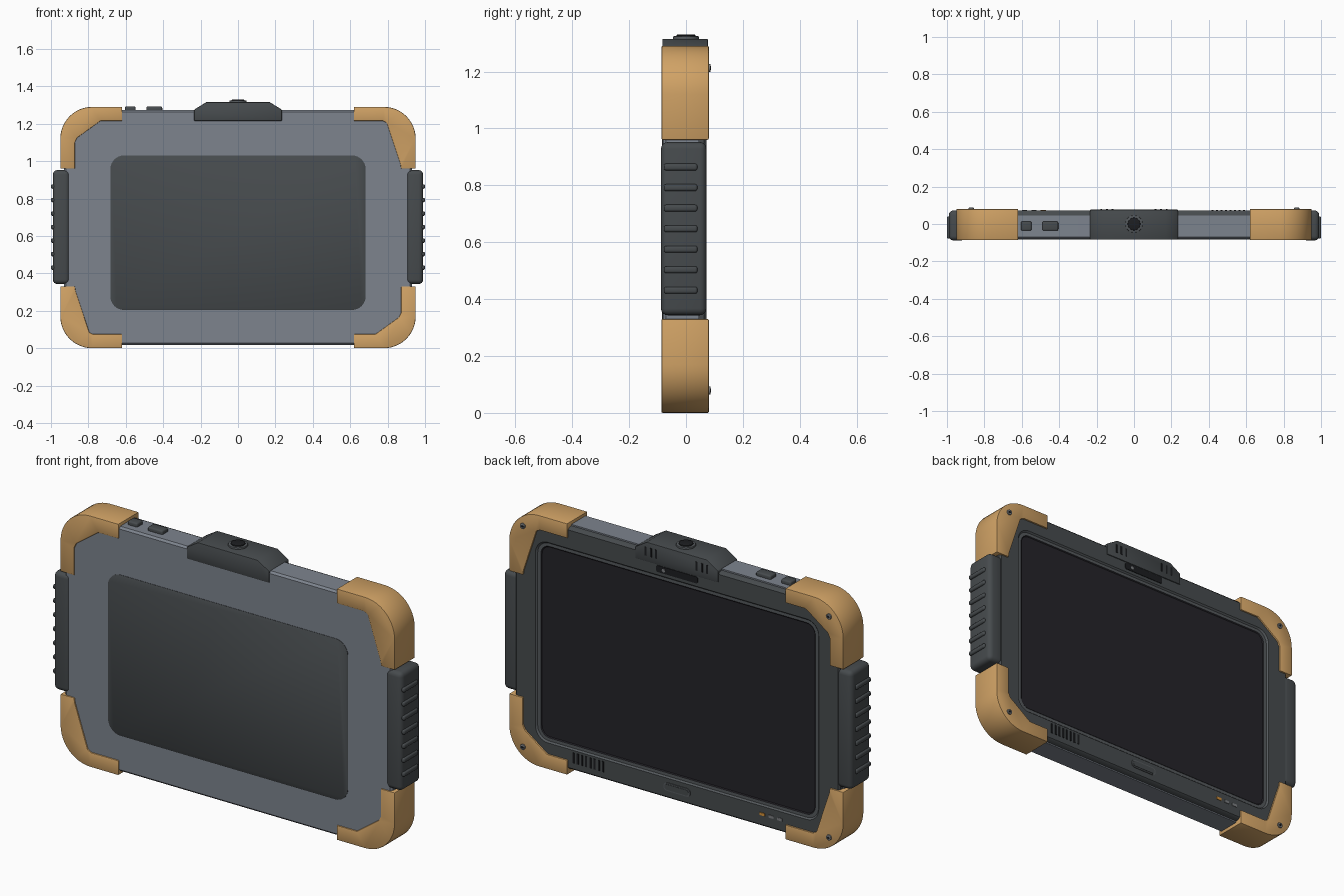
import bpy, bmesh, math
from mathutils import Matrix, Vector

if "Cube" in bpy.data.objects:
    bpy.data.objects.remove(bpy.data.objects["Cube"])

CZ = 0.646  # mid height of the device


def material(name, rgb):
    m = bpy.data.materials.new(name)
    m.diffuse_color = (*rgb, 1)
    m.use_nodes = True
    m.node_tree.nodes["Principled BSDF"].inputs["Base Color"].default_value = m.diffuse_color
    return m


GREY = material("slate grey", (0.205, 0.23, 0.27))
DARK = material("charcoal", (0.062, 0.07, 0.075))
TAN = material("tan rubber", (0.63, 0.36, 0.13))
GLASS = material("black glass", (0.018, 0.017, 0.022))
TRIM = material("trim grey", (0.09, 0.1, 0.108))
BLACK = material("black", (0.012, 0.013, 0.015))
ORANGE = material("orange light", (0.65, 0.28, 0.04))
STEEL = material("steel", (0.2, 0.21, 0.22))


def finish(name, bm, mats, bevel=0, segs=2):
    bmesh.ops.recalc_face_normals(bm, faces=bm.faces)
    me = bpy.data.meshes.new(name)
    bm.to_mesh(me)
    bm.free()
    for m in mats:
        me.materials.append(m)
    ob = bpy.data.objects.new(name, me)
    bpy.context.collection.objects.link(ob)
    bpy.ops.object.select_all(action='DESELECT')
    ob.select_set(True)
    bpy.context.view_layer.objects.active = ob
    if bevel:
        b = ob.modifiers.new("bevel", 'BEVEL')
        b.width, b.segments, b.limit_method = bevel, segs, 'ANGLE'
        b.angle_limit = math.radians(35)
        bpy.ops.object.modifier_apply(modifier=b.name)
    bpy.ops.object.shade_smooth_by_angle(angle=math.radians(35))
    return ob


def rounded(hx, hz, r, n=8):
    """Rounded rectangle outline in x and z."""
    pts = []
    for k, (sx, sz) in enumerate([(1, 1), (-1, 1), (-1, -1), (1, -1)]):
        for i in range(n + 1):
            a = math.pi / 2 * (k + i / n)
            pts.append((sx * (hx - r) + r * math.cos(a), sz * (hz - r) + r * math.sin(a)))
    return pts


def loft(name, loops, mats, slots=None, cx=0, cz=CZ):
    """Skin rounded rectangles (half width, half height, radius, y); one slot per band, last is the end cap."""
    bm = bmesh.new()
    rings = [[bm.verts.new((cx + x, y, cz + z)) for x, z in rounded(hx, hz, r)]
             for hx, hz, r, y in loops]
    slots = slots or [0] * len(loops)
    for a, b, s in zip(rings, rings[1:], slots):
        for i in range(len(a)):
            j = (i + 1) % len(a)
            bm.faces.new((a[i], a[j], b[j], b[i])).material_index = s
    bm.faces.new(rings[0])
    bm.faces.new(rings[-1]).material_index = slots[-1]
    return finish(name, bm, mats)


def prism(name, pts, y0, y1, mat, bevel=0, segs=2):
    bm = bmesh.new()
    a = [bm.verts.new((x, y0, z)) for x, z in pts]
    b = [bm.verts.new((x, y1, z)) for x, z in pts]
    bm.faces.new(a)
    bm.faces.new(b)
    for i in range(len(a)):
        j = (i + 1) % len(a)
        bm.faces.new((a[i], a[j], b[j], b[i]))
    return finish(name, bm, [mat], bevel, segs)


def box(name, lo, hi, mat, bevel=0, segs=2):
    pts = [(lo[0], lo[2]), (hi[0], lo[2]), (hi[0], hi[2]), (lo[0], hi[2])]
    return prism(name, pts, lo[1], hi[1], mat, bevel, segs)


def cylinder(name, centre, r, depth, axis, mat, bevel=0, n=32):
    bm = bmesh.new()
    turn = Vector((0, 0, 1)).rotation_difference(Vector(axis)).to_matrix().to_4x4()
    bmesh.ops.create_cone(bm, cap_ends=True, segments=n, radius1=r, radius2=r, depth=depth,
                          matrix=Matrix.Translation(centre) @ turn)
    return finish(name, bm, [mat], bevel)


# Main shell with a small chamfer on the front
loft("shell", [(0.92, 0.618, 0.13, -0.08), (0.93, 0.628, 0.14, -0.07),
               (0.93, 0.628, 0.14, 0.045)], [GREY])

# Rounded panel on the front
loft("front_panel", [(0.682, 0.413, 0.072, -0.078), (0.682, 0.413, 0.072, -0.082),
                     (0.679, 0.410, 0.069, -0.084)], [DARK], cz=0.6175)

# Screen side: bezel, stepped trim and recessed glass
loft("bezel_and_screen", [
    (0.925, 0.622, 0.14, 0.04), (0.922, 0.618, 0.14, 0.064), (0.914, 0.610, 0.13, 0.072),
    (0.805, 0.515, 0.07, 0.072), (0.798, 0.508, 0.065, 0.064), (0.780, 0.492, 0.05, 0.064),
    (0.775, 0.487, 0.045, 0.060)], [DARK, TRIM, GLASS], [0, 0, 0, 1, 1, 2, 2])


# Corner bumpers: two outlines, each used again turned half way round
def corner(inner):
    r, cx, cz = 0.17, 0.78, 1.12
    arc = [(cx + r * math.cos(math.pi / 2 * i / 12), cz + r * math.sin(math.pi / 2 * i / 12))
           for i in range(13)]
    return [(0.95, 0.96)] + arc + [(0.62, 1.29), (0.62, 1.215)] + inner + [(0.872, 0.96)]


wide = corner([(0.735, 1.215), (0.86, 1.125), (0.872, 1.10)])
slim = corner([(0.775, 1.215), (0.795, 1.205), (0.868, 0.985)])
for label, pts, sx, top in [("top_right", slim, 1, True), ("top_left", wide, -1, True),
                            ("bottom_right", wide, 1, False), ("bottom_left", slim, -1, False)]:
    outline = [(sx * x, z if top else 1.29 - z) for x, z in pts]
    prism("bumper_" + label, outline, -0.086, 0.08, TAN, 0.004)
    # Screw on the screen side of the bumper
    sz = 1.213 if top else 0.078
    cylinder("screw_" + label, (sx * 0.87, 0.082, sz), 0.014, 0.01, (0, 1, 0), STEEL, 0.002, 20)
    cylinder("screw_socket_" + label, (sx * 0.87, 0.086, sz), 0.007, 0.004, (0, 1, 0), BLACK, 0, 6)

# Side grips with ribs
for side, s in (("right", 1), ("left", -1)):
    x0, x1 = sorted((s * 0.90, s * 0.99))
    box("grip_" + side, (x0, -0.088, 0.343), (x1, 0.072, 0.952), DARK, 0.024, 4)
    for i in range(7):
        z = 0.431 + i * 0.0722
        x0, x1 = sorted((s * 0.97, s * 1.0))
        box(f"grip_rib_{side}_{i}", (x0, -0.078, z - 0.012), (x1, 0.04, z + 0.012), DARK, 0.008, 3)

# Camera housing on the top edge
prism("top_housing", [(-0.235, 1.215), (0.235, 1.215), (0.235, 1.275), (0.17, 1.315),
                      (-0.17, 1.315), (-0.235, 1.275)], -0.083, 0.077, DARK, 0.004)
cylinder("top_button_ring", (0, 0, 1.317), 0.046, 0.014, (0, 0, 1), TRIM, 0.003)
cylinder("top_button", (0, 0, 1.322), 0.034, 0.016, (0, 0, 1), BLACK, 0.004)
for s in (-1, 1):
    for i in range(3):
        x = s * (0.115 + 0.03 * i)
        box(f"housing_slot_{s}_{i}", (x - 0.005, 0.075, 1.245), (x + 0.005, 0.079, 1.29), BLACK)

# Camera window under the housing
loft("camera_window", [(0.118, 0.017, 0.01, 0.07), (0.118, 0.017, 0.01, 0.075)], [BLACK], cz=1.194)
cylinder("camera_lens", (0.075, 0.075, 1.194), 0.009, 0.004, (0, 1, 0), STEEL, 0, 20)

# Keys on the top edge
for name, x0, x1 in (("small_key", -0.605, -0.548), ("large_key", -0.49, -0.405)):
    box(name, (x0, -0.036, 1.26), (x1, 0.014, 1.293), DARK, 0.008, 3)

# Home button, speaker slots and status lights below the screen
loft("home_button_rim", [(0.076, 0.021, 0.020, 0.07), (0.076, 0.021, 0.020, 0.076)], [TRIM], cz=0.088)
loft("home_button", [(0.068, 0.014, 0.0135, 0.074), (0.068, 0.014, 0.0135, 0.078)], [DARK], cz=0.088)
for i in range(8):
    x = 0.42 + 0.024 * i
    box(f"speaker_slot_{i}", (x - 0.005, 0.07, 0.066), (x + 0.005, 0.075, 0.12), BLACK)
for i, m in enumerate((ORANGE, STEEL, STEEL)):
    x = -0.485 - 0.05 * i
    box(f"status_light_{i}", (x - 0.014, 0.07, 0.084), (x + 0.014, 0.075, 0.098), m)
